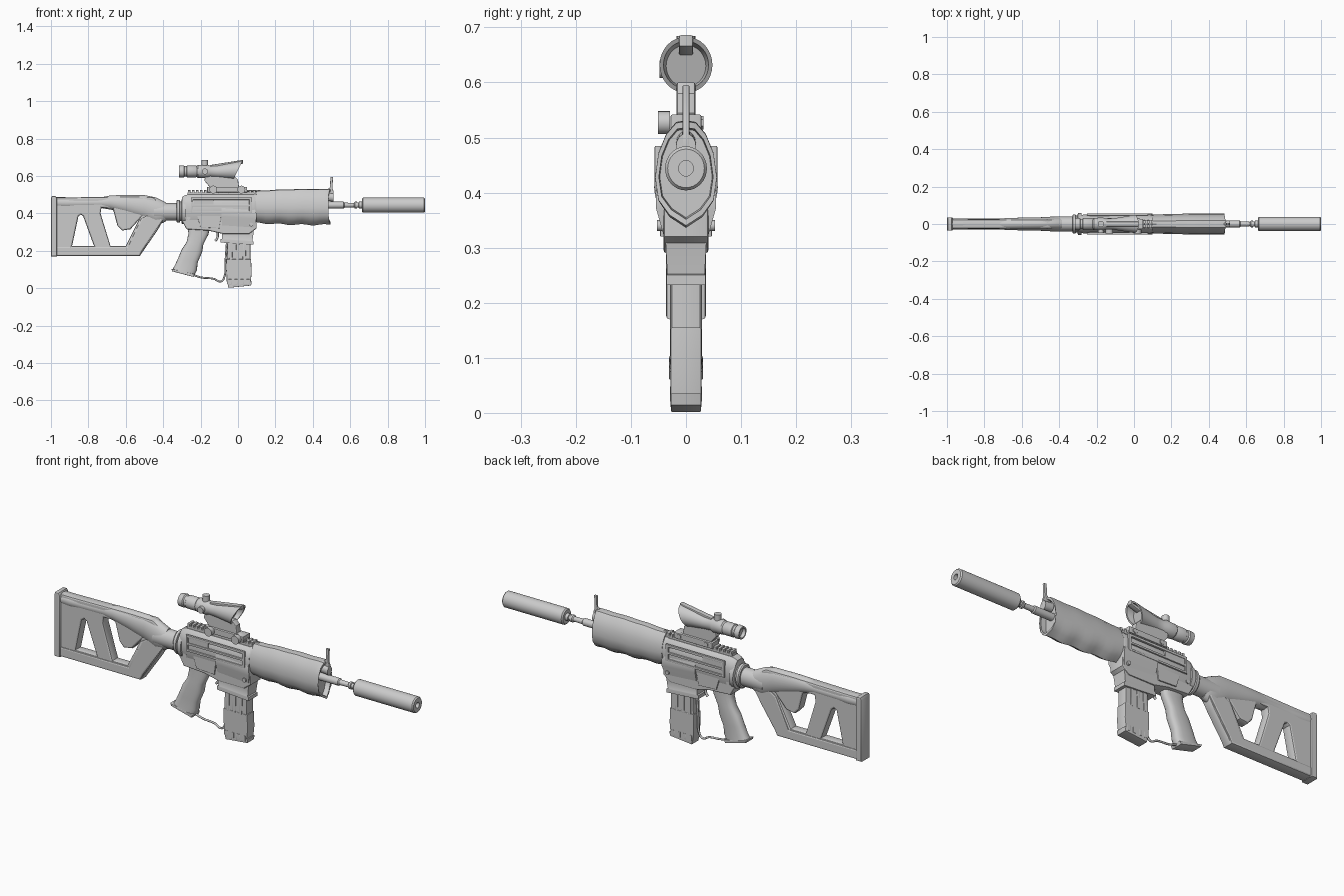
import bpy, bmesh, math
from math import sin, cos, pi


def add(name, bm):
    bmesh.ops.recalc_face_normals(bm, faces=bm.faces)
    me = bpy.data.meshes.new(name)
    bm.to_mesh(me)
    bm.free()
    ob = bpy.data.objects.new(name, me)
    bpy.context.collection.objects.link(ob)
    return ob


def loft(name, rings):
    """Skin a list of equal-length point rings and cap both ends."""
    bm = bmesh.new()
    vs = [[bm.verts.new(p) for p in r] for r in rings]
    n = len(vs[0])
    for a, b in zip(vs, vs[1:]):
        for i in range(n):
            bm.faces.new((a[i], a[(i + 1) % n], b[(i + 1) % n], b[i]))
    bm.faces.new(vs[0])
    bm.faces.new(vs[-1])
    return add(name, bm)


def tube(name, prof, n=28, shear=0.0):
    """Loft of ellipses along x; prof holds (x, z centre, y radius, z radius)."""
    return loft(name, [[(x + shear * k * rz * sin(2 * pi * i / n), ry * cos(2 * pi * i / n),
                         zc + rz * sin(2 * pi * i / n)) for i in range(n)]
                       for x, zc, ry, rz, k in [(*p, 0)[:5] for p in prof]])


def cyl(name, c, r, length, axis, n=20):
    bm = bmesh.new()
    bmesh.ops.create_cone(bm, cap_ends=True, segments=n, radius1=r, radius2=r, depth=length)
    ob = add(name, bm)
    ob.location = c
    ob.rotation_euler = {'y': (pi / 2, 0, 0), 'z': (0, 0, 0), 'x': (0, pi / 2, 0)}[axis]
    return ob


def plate(name, outline, half, bevel=0.004, y=0.0, holes=()):
    """Side profile in x-z, extruded in y, rounded edges, optional holes."""
    cu = bpy.data.curves.new(name, 'CURVE')
    cu.dimensions, cu.fill_mode = '2D', 'BOTH'
    for pts in (outline, *holes):
        sp = cu.splines.new('POLY')
        sp.points.add(len(pts) - 1)
        for p, (a, b) in zip(sp.points, pts):
            p.co = (a, b, 0, 1)
        sp.use_cyclic_u = True
    cu.extrude, cu.bevel_depth, cu.bevel_resolution, cu.offset = half - bevel, bevel, 1, -bevel
    tmp = bpy.data.objects.new(name + "_curve", cu)
    bpy.context.collection.objects.link(tmp)
    me = bpy.data.meshes.new_from_object(tmp.evaluated_get(bpy.context.evaluated_depsgraph_get()))
    bpy.data.objects.remove(tmp)
    ob = bpy.data.objects.new(name, me)
    ob.rotation_euler = (pi / 2, 0, 0)
    ob.location.y = y
    bpy.context.collection.objects.link(ob)
    return ob


def rect(x0, x1, z0, z1):
    return [(x0, z0), (x1, z0), (x1, z1), (x0, z1)]


def wire(name, pts, r):
    cu = bpy.data.curves.new(name, 'CURVE')
    cu.dimensions, cu.bevel_depth, cu.bevel_resolution, cu.use_fill_caps = '3D', r, 2, True
    sp = cu.splines.new('BEZIER')
    sp.bezier_points.add(len(pts) - 1)
    for p, (x, z) in zip(sp.bezier_points, pts):
        p.co = (x, 0, z)
        p.handle_left_type = p.handle_right_type = 'AUTO'
    ob = bpy.data.objects.new(name, cu)
    bpy.context.collection.objects.link(ob)


# Muzzle tube and barrel
Z = 0.444
tube("muzzle_tube", [(x, Z, r * .95, r) for x, r in
                     [(.662, .034), (.668, .04), (.994, .04), (1.0, .035), (1.0, .014), (.95, .014)]], 32)
tube("barrel", [(x, Z, r, r) for x, r in
                [(.3, .018), (.565, .018), (.57, .013), (.62, .012), (.625, .018), (.635, .018),
                 (.637, .013), (.645, .013), (.647, .018), (.67, .018)]])

# Handguard, with a wavy lower edge and a recessed front
half = [(0, .095), (.018, .092), (.036, .07), (.05, .035), (.056, -.01), (.05, -.052), (.03, -.08), (0, -.1)]
sec = half + [(-y, z) for y, z in half[-2:0:-1]]
rings = []
for i in range(17):
    x = .1 + .385 * i / 16
    s = .87 + .11 * sin(pi * min(1, i / 12 + .05) / 2)
    w = .0035 * cos(i * pi / 2.5)
    rings.append([(x, y * (s + .02), .437 + z * s + (w if z < -.06 else w * .3)) for y, z in sec])
for x, s in [(.495, 1.0), (.495, .88), (.47, .85)]:
    rings.append([(x - .015 * abs(y) / .056, y * s, .437 + z * s * .97) for y, z in sec])
loft("handguard", rings)
tube("handguard_ring", [(.085, .437, .047, .072), (.105, .437, .047, .072)])

# Front sight
plate("front_sight", [(.475, .48), (.51, .48), (.512, .515), (.505, .53), (.508, .595), (.494, .595),
                      (.492, .54), (.475, .525)], .006, .002)
tube("front_sight_base", [(.465, .49, .018, .022), (.51, .485, .018, .022)], 16)

# Upper receiver
h = [(0, .5), (.022, .5), (.038, .485), (.05, .455), (.05, .395), (.04, .36), (0, .355)]
sec = h + [(-y, z) for y, z in h[-2:0:-1]]
loft("upper_receiver", [[(x, y * s, .43 + (z - .43) * s) for y, z in sec]
                        for x, s in [(-.3, .82), (-.285, .95), (-.27, 1), (.085, 1), (.095, .95)]])
# Lower receiver
plate("lower_receiver", [(-.3, .36), (-.275, .315), (-.16, .308), (-.08, .29), (.06, .29), (.1, .32),
                         (.1, .4), (-.3, .4)], .041, .006)
# Magazine well, flaring toward the top
loft("magazine_well", [[(a, -y, z + .012), (b, -y, z), (b, y, z), (a, y, z + .012)] for a, b, y, z in
                       [(-.093, .083, .035, .232), (-.093, .083, .035, .25), (-.086, .077, .034, .252),
                        (-.085, .085, .037, .31), (-.088, .098, .054, .37), (-.088, .098, .055, .40),
                        (-.088, .09, .049, .42)]])
# Side panels and controls on both faces
for s, tag in ((-1, "front"), (1, "back")):
    plate("panel_frame_" + tag, rect(-.252, .075, .402, .485), .006, .003, s * .051,
          [rect(-.24, .06, .447, .472), rect(-.24, .06, .413, .436)])
    plate("port_cover_" + tag, rect(-.238, -.13, .446, .474), .006, .002, s * .048)
    cyl("pin_rear_" + tag, (-.265, s * .04, .375), .01, .012, 'y')
    cyl("pin_front_" + tag, (.07, s * .046, .34), .01, .014, 'y')
    plate("lower_panel_" + tag, [(-.2, .325), (-.1, .32), (-.09, .39), (-.22, .39)], .005, .002, s * .042)

# Top rail with teeth
plate("rail_base", rect(-.27, .1, .49, .512), .02, .002)
for i in range(17):
    x = -.268 + i * .0218
    plate("rail_tooth", rect(x, x + .013, .508, .524), .021, .002)
tube("rail_rod", [(.03, .52, .006, .005), (.12, .52, .006, .005)], 8)

# Magazine
plate("magazine_upper", [(-.055, .26), (.066, .26), (.066, .14), (-.06, .14)], .026, .003)
plate("magazine_lower", [(-.063, .155), (.07, .155), (.073, .08), (.066, .018), (-.05, .008), (-.06, .03)],
      .028, .003)
for i in range(3):
    x = -.045 + i * .036
    plate("magazine_rib", [(x, .25), (x + .016, .25), (x + .014, .15), (x - .002, .15)], .029, .002)
plate("magazine_floor", [(-.056, .025), (.074, .035), (.07, .014), (-.05, .002)], .0275, .002)
for i in range(4):
    plate("magazine_foot", rect(-.052 + i * .032, -.035 + i * .032, .02, .048), .0295, .002)

# Pistol grip, lofted down a leaning axis
g = [(.33, -.27, -.15, .026), (.29, -.265, -.158, .026), (.24, -.275, -.185, .028), (.2, -.3, -.192, .029),
     (.15, -.32, -.215, .029), (.11, -.337, -.22, .029), (.085, -.35, -.232, .031)]
loft("pistol_grip", [[((a + b) / 2 + (b - a) / 2 * math.copysign(abs(cos(t)) ** .7, cos(t)),
                       w * math.copysign(abs(sin(t)) ** .7, sin(t)),
                       z - .015 * cos(t) * (.33 - z) / .24)
                      for t in [2 * pi * i / 20 for i in range(20)]] for z, a, b, w in g])
plate("grip_cap", [(-.357, .103), (-.232, .075), (-.238, .06), (-.352, .09)], .031, .003)

# Trigger and lower guard wire
wire("trigger", [(-.115, .315), (-.108, .285), (-.115, .26), (-.122, .253)], .006)
wire("guard_wire", [(-.25, .075), (-.2, .058), (-.13, .05), (-.09, .036), (-.073, .06), (-.068, .13),
                    (-.06, .24)], .005)

# Buffer tube and collars
tube("buffer_tube", [(-.45, .408, .04, .046), (-.31, .408, .04, .046)])
tube("rear_collar", [(x, .41, r * .85, r) for x, r in
                     [(-.33, .055), (-.325, .06), (-.312, .06), (-.31, .052), (-.303, .052), (-.3, .068), (-.28, .068)]])

# Stock frame with two openings
plate("stock_frame", [(-.98, .485), (-.9, .485), (-.6, .49), (-.46, .488), (-.4, .45), (-.395, .37), (-.43, .31),
                      (-.525, .172), (-.98, .172)], .025, .008, 0,
      [[(-.887, .226), (-.77, .226), (-.828, .385), (-.84, .393), (-.853, .385)],
       [(-.682, .226), (-.6, .226), (-.53, .365), (-.575, .315), (-.62, .308), (-.645, .335), (-.67, .43),
        (-.73, .43), (-.735, .4)]])
tube("cheek_rest", [(-.98, .457, .028, .03), (-.92, .455, .03, .031), (-.87, .455, .027, .029),
                    (-.73, .457, .027, .029), (-.68, .458, .032, .038), (-.6, .448, .034, .05),
                    (-.5, .432, .036, .065), (-.44, .412, .038, .073), (-.4, .407, .037, .058),
                    (-.385, .408, .034, .05)])
plate("stock_lower_rail", [(-.98, .172), (-.525, .172), (-.5, .222), (-.98, .222)], .029, .008)
plate("stock_front_strut", [(-.53, .172), (-.4, .365), (-.44, .42), (-.52, .37), (-.595, .21)], .029, .008)
plate("butt_pad", [(-1, .17), (-.968, .17), (-.968, .48), (-.975, .492), (-.995, .492), (-1, .48)], .036, .006)

# Optic: eyepiece, body and slanted objective hood
S = .624
tube("optic_eyepiece", [(x, S, r, r) for x, r in
                        [(-.3, .02), (-.315, .024), (-.315, .031), (-.29, .033), (-.285, .028), (-.275, .028),
                         (-.272, .032), (-.225, .032), (-.215, .026), (-.2, .026)]])
tube("optic_body", [(-.225, S, .026, .026), (-.215, S, .033, .034), (-.165, S, .034, .036), (-.15, S, .028, .031),
                    (-.11, .624, .03, .033), (-.02, .63, .045, .046, .3), (.0, .632, .048, .051, .5),
                    (.0, .632, .041, .043, .5), (-.03, .63, .036, .038, .3)], 32, 1.0)
plate("optic_ridge", [(-.15, .64), (-.15, .658), (.026, .686), (.026, .666), (-.02, .65)], .013, .004)
cyl("turret_top", (-.177, 0, .665), .017, .038, 'z')
cyl("turret_side", (-.177, -.035, S), .016, .026, 'y')
plate("optic_mount", [(-.175, .6), (-.02, .6), (0, .58), (.005, .545), (.045, .54), (.045, .51), (-.155, .51),
                      (-.155, .545), (-.18, .575)], .017, .004)
plate("mount_clamp", rect(-.165, .048, .512, .542), .028, .004)
for x in (-.132, .018):
    cyl("clamp_knob", (x, -.04, .527), .021, .022, 'y')
    cyl("clamp_nut", (x, .027, .527), .012, .01, 'y', 6)

# Smooth rounded surfaces while keeping hard edges
for ob in bpy.data.objects:
    if ob.type == 'MESH':
        ob.select_set(True)
        bpy.context.view_layer.objects.active = ob
bpy.ops.object.shade_smooth_by_angle(angle=math.radians(32))
